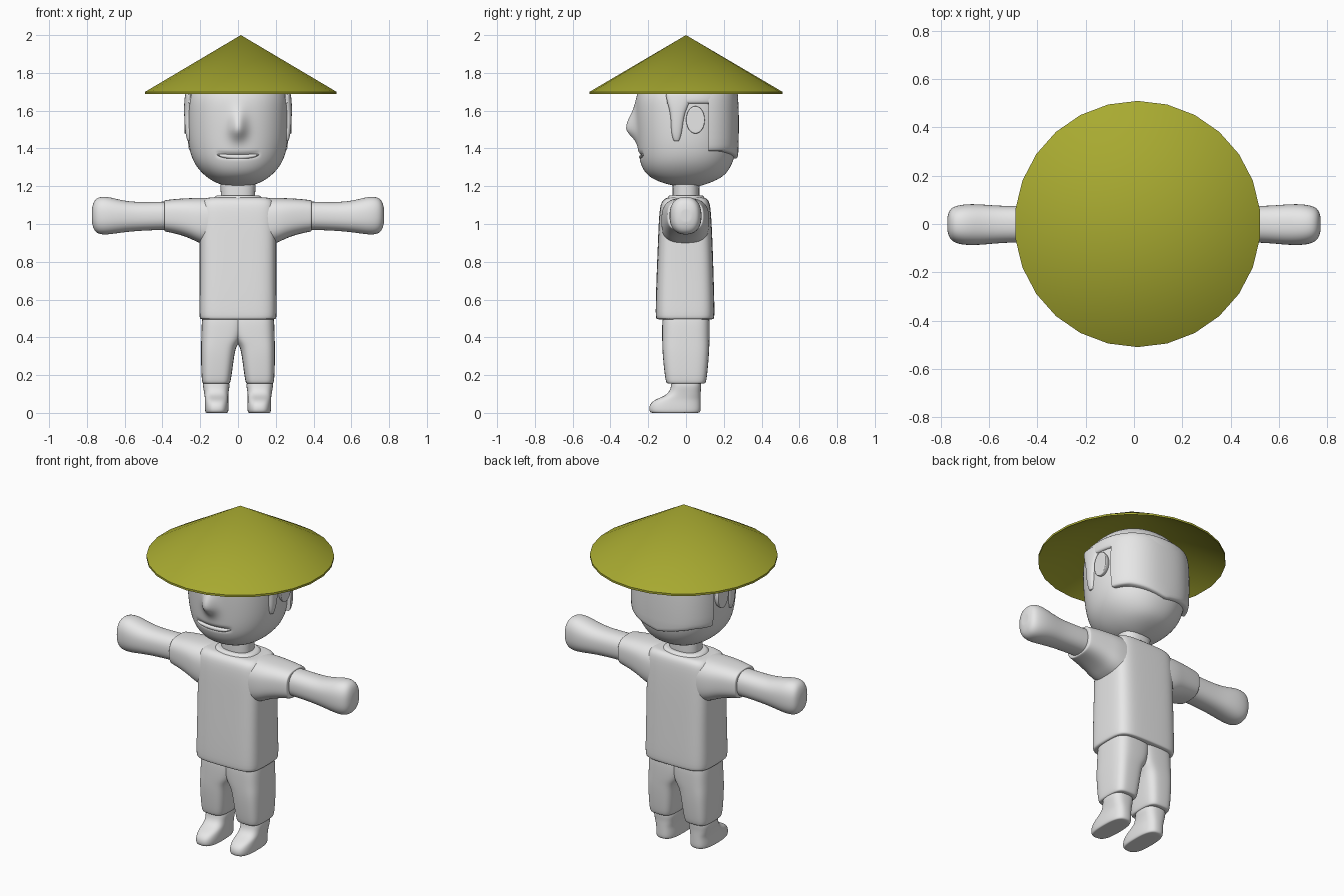
import bpy, bmesh
from math import sin, cos, pi, exp

cube = bpy.data.objects.get("Cube")
if cube:
    bpy.data.objects.remove(cube)


def material(name, rgb):
    m = bpy.data.materials.new(name)
    m.use_nodes = True
    m.diffuse_color = (*rgb, 1)
    m.node_tree.nodes["Principled BSDF"].inputs["Base Color"].default_value = (*rgb, 1)
    return m


GREY = material("light grey", (0.8, 0.8, 0.8))
STRAW = material("straw olive", (0.39, 0.4, 0.03))


def power(value, p):
    return (1 if value >= 0 else -1) * abs(value) ** (2 / p)


def make_object(name, bm, mat):
    bmesh.ops.recalc_face_normals(bm, faces=bm.faces[:])
    mesh = bpy.data.meshes.new(name)
    bm.to_mesh(mesh)
    bm.free()
    mesh.materials.append(mat)
    ob = bpy.data.objects.new(name, mesh)
    bpy.context.collection.objects.link(ob)
    bpy.ops.object.select_all(action='DESELECT')
    ob.select_set(True)
    bpy.context.view_layer.objects.active = ob
    return ob


def smooth(angle=0.6):
    bpy.ops.object.shade_smooth_by_angle(angle=angle)


def loft(name, sections, axis='z', p=2.4, mirror=False, level=2, n=20, shape=None, cut=None):
    """Skin rounded sections (t, u0, u1, v0, v1) along z (u=x, v=y) or x (u=y, v=z)."""
    bm = bmesh.new()
    rings = [(s, 0.88) for s in sections[:1]] + [(s, 1.02) for s in sections]
    rings.append((sections[-1], 0.88))
    loops = []
    for (t, u0, u1, v0, v1), k in rings:
        loop = []
        for i in range(n):
            a = 2 * pi * (i + 0.5) / n
            u = (u0 + u1) / 2 + k * (u1 - u0) / 2 * power(cos(a), p)
            v = (v0 + v1) / 2 + k * (v1 - v0) / 2 * power(sin(a), p)
            loop.append(bm.verts.new((u, v, t) if axis == 'z' else (t, u, v)))
        loops.append(loop)
    for a, b in zip(loops, loops[1:]):
        for i in range(n):
            j = (i + 1) % n
            bm.faces.new((a[i], a[j], b[j], b[i]))
    bm.faces.new(loops[0])
    bm.faces.new(loops[-1])
    ob = make_object(name, bm, GREY)
    if mirror:
        mod = ob.modifiers.new("mirror", 'MIRROR')
        mod.use_mirror_merge = False
        bpy.ops.object.modifier_apply(modifier=mod.name)
    mod = ob.modifiers.new("subdivision", 'SUBSURF')
    mod.levels = level
    bpy.ops.object.modifier_apply(modifier=mod.name)
    if shape:
        for vert in ob.data.vertices:
            shape(vert.co)
    if cut is not None:
        # Keep only the part behind the cut and close it
        bm = bmesh.new()
        bm.from_mesh(ob.data)
        geom = bm.verts[:] + bm.edges[:] + bm.faces[:]
        out = bmesh.ops.bisect_plane(bm, geom=geom, plane_co=(0, cut, 0),
                                     plane_no=(0, 1, 0), clear_inner=True)
        edges = [e for e in out["geom_cut"] if isinstance(e, bmesh.types.BMEdge)]
        bmesh.ops.holes_fill(bm, edges=edges)
        bm.to_mesh(ob.data)
        bm.free()
    smooth()
    return ob


# Conical hat, hollow below, with a thin rim
bm = bmesh.new()
SIDES = 26
profile = [(0.51, 1.7), (0.51, 1.688)]
rings = [[bm.verts.new((0.015 + r * sin(2 * pi * i / SIDES), r * cos(2 * pi * i / SIDES), z))
          for i in range(SIDES)] for r, z in profile]
tip, inner_tip = (bm.verts.new((0.015, 0, z)) for z in (2.0, 1.98))
for i in range(SIDES):
    j = (i + 1) % SIDES
    bm.faces.new((rings[0][i], rings[0][j], tip))
    bm.faces.new((rings[0][i], rings[1][i], rings[1][j], rings[0][j]))
    bm.faces.new((rings[1][j], rings[1][i], inner_tip))
make_object("hat", bm, STRAW)
smooth()


# Head with nose bulge, overhanging upper lip and mouth groove
def face_relief(co):
    if co.y > -0.1:
        return
    x, z = co.x, co.z
    height = 0.055 if z < 1.5 else 0.09
    co.y -= 0.055 * exp(-(x / 0.045) ** 2 - ((z - 1.505) / height) ** 2)
    groove = 1.362 + 0.6 * x * x
    if abs(x) < 0.12:
        co.y += 0.014 * exp(-((z - groove) / 0.012) ** 2) * (1 - (x / 0.12) ** 4)


loft("head", [(1.2, -.06, .06, -.05, .07), (1.215, -.11, .11, -.12, .12),
              (1.25, -.17, .17, -.2, .2), (1.31, -.225, .225, -.238, .24),
              (1.38, -.253, .253, -.25, .262), (1.47, -.265, .265, -.257, .265),
              (1.6, -.268, .268, -.265, .265), (1.7, -.265, .265, -.26, .26),
              (1.79, -.2, .2, -.2, .2), (1.83, -.1, .1, -.1, .1)],
     p=2.2, level=3, n=24, shape=face_relief)

# Smiling mouth set into the groove
loft("mouth", [(-.11, -.235, -.2, 1.364, 1.37), (-.08, -.247, -.2, 1.346, 1.372),
               (0, -.249, -.2, 1.338, 1.368), (.08, -.247, -.2, 1.346, 1.372),
               (.11, -.235, -.2, 1.364, 1.37)], axis='x', n=12)


# Hair: a back shell dipping at the nape, a band under the hat and sideburns
def nape_dip(co):
    if co.z < 1.42:
        co.z -= 0.04 * max(0, 1 - abs(co.x) / 0.2) - 0.01


loft("back_hair", [(1.375, -.268, .268, -.26, .268), (1.39, -.276, .276, -.26, .276),
                   (1.6, -.278, .278, -.26, .278), (1.72, -.27, .27, -.25, .27)],
     p=2.5, n=24, shape=nape_dip, cut=0.12)
loft("top_hair", [(1.635, -.272, .272, -.26, .27), (1.65, -.28, .28, -.26, .275),
                  (1.72, -.27, .27, -.25, .27)], p=2.3, n=24, cut=-0.1)
loft("sideburns", [(1.44, .24, .268, -.065, -.035), (1.48, .24, .28, -.08, -.02),
                   (1.58, .24, .286, -.08, -.01), (1.64, .24, .286, -.1, .02),
                   (1.69, .24, .28, -.11, .04)], mirror=True, n=12)

# Oval ears
loft("ears", [(.24, .01, .09, 1.49, 1.61), (.272, 0, .1, 1.478, 1.625),
              (.284, 0, .1, 1.478, 1.625)], axis='x', p=2, mirror=True, n=16)

# Neck and collar
loft("neck", [(1.1, -.09, .09, -.07, .07), (1.17, -.09, .09, -.07, .07),
              (1.25, -.095, .095, -.07, .07)])
loft("collar", [(1.11, -.15, .15, -.115, .115), (1.135, -.13, .13, -.1, .1),
                (1.152, -.115, .115, -.09, .09)])

# Shirt body and sleeves
loft("shirt", [(.495, -.198, .198, -.155, .145), (.51, -.203, .203, -.16, .15),
               (.7, -.2, .2, -.155, .145), (.92, -.2, .2, -.146, .138),
               (1.08, -.2, .2, -.14, .13), (1.125, -.19, .19, -.125, .12),
               (1.14, -.16, .16, -.1, .1)], p=4.5)
loft("sleeves", [(.05, -.125, .12, .87, 1.138), (.19, -.132, .125, .89, 1.138),
                 (.25, -.125, .115, .925, 1.136), (.32, -.112, .105, .948, 1.133),
                 (.38, -.1, .095, .96, 1.126), (.39, -.098, .092, .962, 1.124)],
     axis='x', p=2.8, mirror=True)

# Arms ending in rounded mitten hands
loft("arms", [(.3, -.075, .075, .97, 1.118), (.4, -.075, .075, .97, 1.118),
              (.54, -.076, .073, .964, 1.114), (.62, -.085, .08, .955, 1.125),
              (.69, -.088, .083, .944, 1.145), (.74, -.08, .075, .946, 1.143),
              (.765, -.06, .06, .97, 1.12), (.773, -.03, .03, 1.01, 1.08)],
     axis='x', mirror=True)

# Trouser legs meeting at the crotch
loft("trousers", [(.155, .045, .185, -.1, .1), (.17, .038, .192, -.108, .108),
                  (.3, .022, .195, -.122, .12), (.36, .01, .194, -.124, .122),
                  (.4, -.03, .193, -.125, .124), (.52, -.04, .19, -.125, .125)],
     p=3.6, mirror=True)

# Boots with a forward toe and flat sole
loft("boots", [(0, .055, .17, -.185, .07), (.012, .05, .175, -.195, .077),
               (.045, .05, .175, -.192, .077), (.07, .052, .174, -.165, .077),
               (.09, .052, .176, -.11, .077), (.115, .05, .18, -.085, .077),
               (.145, .044, .186, -.078, .08), (.165, .05, .182, -.075, .078)],
     p=2.8, mirror=True)
